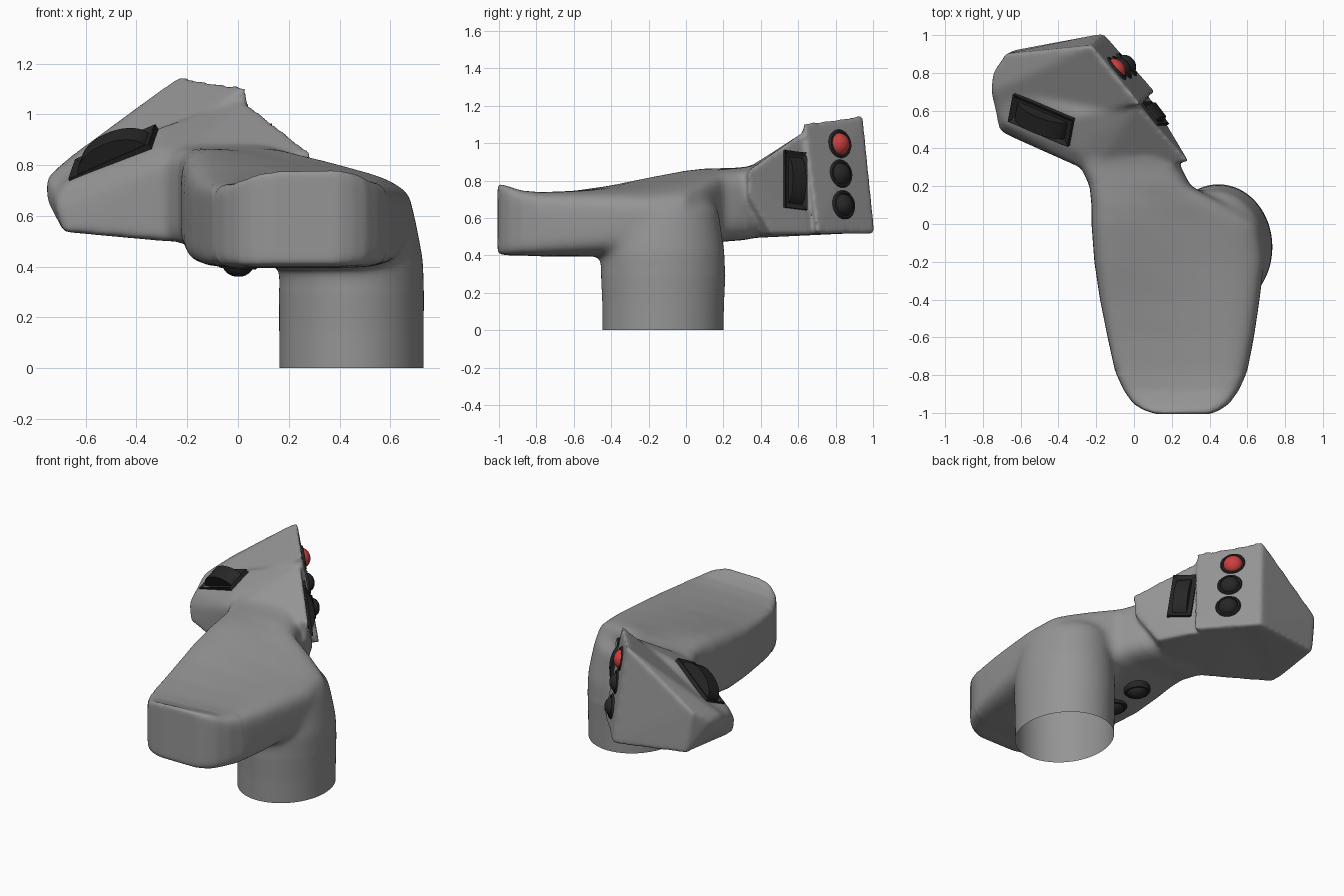
import bpy, bmesh, math
from mathutils import Vector, Matrix

if "Cube" in bpy.data.objects:
    bpy.data.objects.remove(bpy.data.objects["Cube"])


def material(name, color):
    m = bpy.data.materials.new(name)
    m.diffuse_color = color
    m.use_nodes = True
    m.node_tree.nodes["Principled BSDF"].inputs["Base Color"].default_value = m.diffuse_color
    return m


BLACK = material("black_plastic", (0.02, 0.02, 0.02, 1))
RED = material("red_plastic", (0.6, 0.05, 0.05, 1))
GREY = material("dark_grey_plastic", (0.3, 0.3, 0.3, 1))


def finish(name, bm, mat=None, angle=40):
    bmesh.ops.recalc_face_normals(bm, faces=bm.faces)
    me = bpy.data.meshes.new(name)
    bm.to_mesh(me)
    bm.free()
    ob = bpy.data.objects.new(name, me)
    bpy.context.collection.objects.link(ob)
    if mat:
        me.materials.append(mat)
    bpy.ops.object.select_all(action='DESELECT')
    bpy.context.view_layer.objects.active = ob
    ob.select_set(True)
    bpy.ops.object.shade_smooth_by_angle(angle=math.radians(angle))
    return ob


def loft(bm, rings):
    rows = [[bm.verts.new(p) for p in r] for r in rings]
    n = len(rows[0])
    for a, b in zip(rows, rows[1:]):
        for i in range(n):
            bm.faces.new((a[i], a[(i + 1) % n], b[(i + 1) % n], b[i]))
    bm.faces.new(rows[0][::-1])
    bm.faces.new(rows[-1])


def hull(bm, pts):
    vs = [bm.verts.new(p) for p in pts]
    res = bmesh.ops.convex_hull(bm, input=vs)
    inner = [g for g in res["geom_interior"] if isinstance(g, bmesh.types.BMVert)]
    bmesh.ops.delete(bm, geom=inner, context='VERTS')


def circle(n=64):
    return [(math.cos(2 * math.pi * i / n), math.sin(2 * math.pi * i / n)) for i in range(n)]


def spow(v, p):
    return math.copysign(abs(v) ** p, v)


def palm_ring(y, x0, x1, zb, zt, tilt, p):
    xc, rx, zc, rz = (x0 + x1) / 2, (x1 - x0) / 2, (zb + zt) / 2, (zt - zb) / 2
    pts = []
    for c, s in circle():
        q = p if c > 0 else p * .65    # squarer on the left
        dx = rx * spow(c, q)
        z = zc + rz * spow(s, q) + tilt * dx * max(s, 0) ** 0.5
        pts.append((xc + dx, y, z))
    return pts


# palm rest: y, left, right, bottom, top, slope of the top, corner roundness
palm = [(-1.007, .12, .40, .41, .785, .02, .22), (-.985, .05, .455, .405, .775, .04, .22),
        (-.95, -.005, .505, .40, .76, .06, .24), (-.88, -.055, .555, .40, .74, .04, .28),
        (-.78, -.10, .60, .395, .735, .02, .32), (-.6, -.14, .635, .395, .745, 0, .38),
        (-.4, -.18, .665, .395, .765, -.04, .46), (-.2, -.21, .69, .40, .79, -.1, .52),
        (0, -.225, .66, .43, .82, -.13, .55), (.1, -.225, .50, .45, .845, -.1, .55),
        (.2, -.235, .30, .475, .865, -.02, .5), (.3, -.28, .25, .48, .87, 0, .5),
        (.45, -.28, .15, .51, .90, 0, .55)]
# stem: z, centre x, centre y, radius x, radius y
stem = [(-.1, .447, -.125, .285, .322), (.15, .447, -.122, .285, .326),
        (.3, .447, -.122, .286, .333), (.42, .447, -.125, .284, .332),
        (.55, .435, -.128, .272, .315), (.64, .425, -.13, .262, .305),
        (.71, .41, -.14, .225, .26), (.75, .39, -.15, .16, .19)]

bm = bmesh.new()
loft(bm, [palm_ring(*p) for p in palm])
loft(bm, [[(cx + rx * c, cy + ry * s, z) for c, s in circle()] for z, cx, cy, rx, ry in stem])
# head block carrying the button face
hull(bm, [(-.225, .945, 1.155), (.035, .63, 1.11), (-.16, 1.01, .515), (.115, .70, .515),
          (-.68, .90, .82), (-.64, .92, .545), (-.75, .80, .74), (-.755, .70, .75),
          (-.755, .70, .66), (-.71, .50, .66), (-.69, .52, .535)])
# head front with the wheel plane and the side switch plane
hull(bm, [(.02, .63, 1.06), (.29, .33, .85), (.28, .33, .73), (.20, .46, .515), (.10, .65, .515),
          (-.69, .53, .72), (-.66, .72, .79), (-.31, .57, .95), (-.30, .38, .87),
          (-.72, .5, .63), (-.69, .48, .535), (-.3, .35, .50), (-.745, .68, .70),
          (-.1, .85, .516), (-.55, .78, .54), (-.22, .27, .83), (-.2, .27, .50), (.02, .3, .49)])
raw = finish("grip_source", bm)

# blend the volumes, then trim the stem open at the ground
mod = raw.modifiers.new("blend", 'REMESH')
mod.mode = 'VOXEL'
mod.voxel_size = 0.0105
sm = raw.modifiers.new("soften", 'SMOOTH')
sm.factor, sm.iterations = 0.5, 16
ev = raw.evaluated_get(bpy.context.evaluated_depsgraph_get())
bm = bmesh.new()
bm.from_mesh(ev.to_mesh())
ev.to_mesh_clear()
bpy.data.objects.remove(raw)
bmesh.ops.bisect_plane(bm, geom=bm.verts[:] + bm.edges[:] + bm.faces[:],
                       plane_co=(0, 0, 0), plane_no=(0, 0, 1), clear_inner=True)


def soften(test, times):
    vs = [v for v in bm.verts if test(v.co)]
    for _ in range(times):
        bmesh.ops.smooth_vert(bm, verts=vs, factor=0.5, use_axis_x=True, use_axis_y=True, use_axis_z=True)


soften(lambda c: -.8 < c.y < .32 and c.z > .3 and c.x > -.1, 30)
soften(lambda c: c.y > .2 and c.x < -.02 and c.y < .88, 12)
finish("grip_body", bm, GREY, 60)


def frame(loc, u, n):
    n = Vector(n).normalized()
    u = Vector(u)
    u = (u - n * u.dot(n)).normalized()
    v = n.cross(u)
    m = Matrix((u, v, n)).transposed().to_4x4()
    m.translation = loc
    return m


def button(name, loc, n, mat, r=0.06, h=0.045):
    m = frame(loc, (0.1, 0.2, 1) if abs(n[2]) < .8 else (1, 0, 0), n)
    bm = bmesh.new()
    prof = [(r * 1.3, -.03), (r * 1.3, .006), (r * 1.18, .016), (r * 1.02, .016), (r * .98, .006)]
    loft(bm, [[m @ Vector((q * c, q * s, z)) for c, s in circle(32)] for q, z in prof])
    finish(name + "_ring", bm, BLACK)
    bm = bmesh.new()
    bmesh.ops.create_uvsphere(bm, u_segments=32, v_segments=16, radius=1,
                              matrix=m @ Matrix.Diagonal((r, r, h, 1)))
    finish(name + "_cap", bm, mat)


def wheel_switch(name, loc, u, n, length, width, rise):
    m = frame(loc, u, n)
    bm = bmesh.new()
    bmesh.ops.create_cube(bm, size=1, matrix=Matrix.Diagonal((length, width, .05, 1)))
    top = max(bm.faces, key=lambda f: f.calc_center_median().z)
    bmesh.ops.inset_region(bm, faces=[top], thickness=0.03)
    bmesh.ops.translate(bm, verts=top.verts, vec=(0, 0, -.012))
    bm.transform(m)
    finish(name + "_frame", bm, BLACK, 20)
    bm = bmesh.new()
    bmesh.ops.create_cone(bm, cap_ends=True, segments=40, radius1=length * .42,
                          radius2=length * .42, depth=width * .6,
                          matrix=Matrix.Rotation(math.pi / 2, 4, 'X'))
    bm.transform(m @ Matrix.Diagonal((1, 1, rise / (length * .42), 1)))
    finish(name + "_wheel", bm, BLACK, 30)


# three buttons on the side face
for name, loc, mat in (("upper_button", (-.098, .82, .995), RED),
                       ("middle_button", (-.07, .825, .835), BLACK),
                       ("lower_button", (-.043, .84, .67), BLACK)):
    button(name, loc, (.75, .65, .14), mat, .06, .05)

# two buttons under the neck
for name, y, z in (("rear_under_button", .03, .425), ("front_under_button", -.19, .41)):
    button(name, (.0, y, z), (-.05, .06, -1), BLACK, .062, .05)

# thumb wheel and side rocker
wheel_switch("thumb_wheel", (-.485, .555, .834), (.33, -.14, .145), (-.032, -.022, .052), .37, .165, .085)
wheel_switch("side_rocker", (.095, .575, .80), (.17, 0, -1), (.78, .61, .137), .31, .15, .055)
